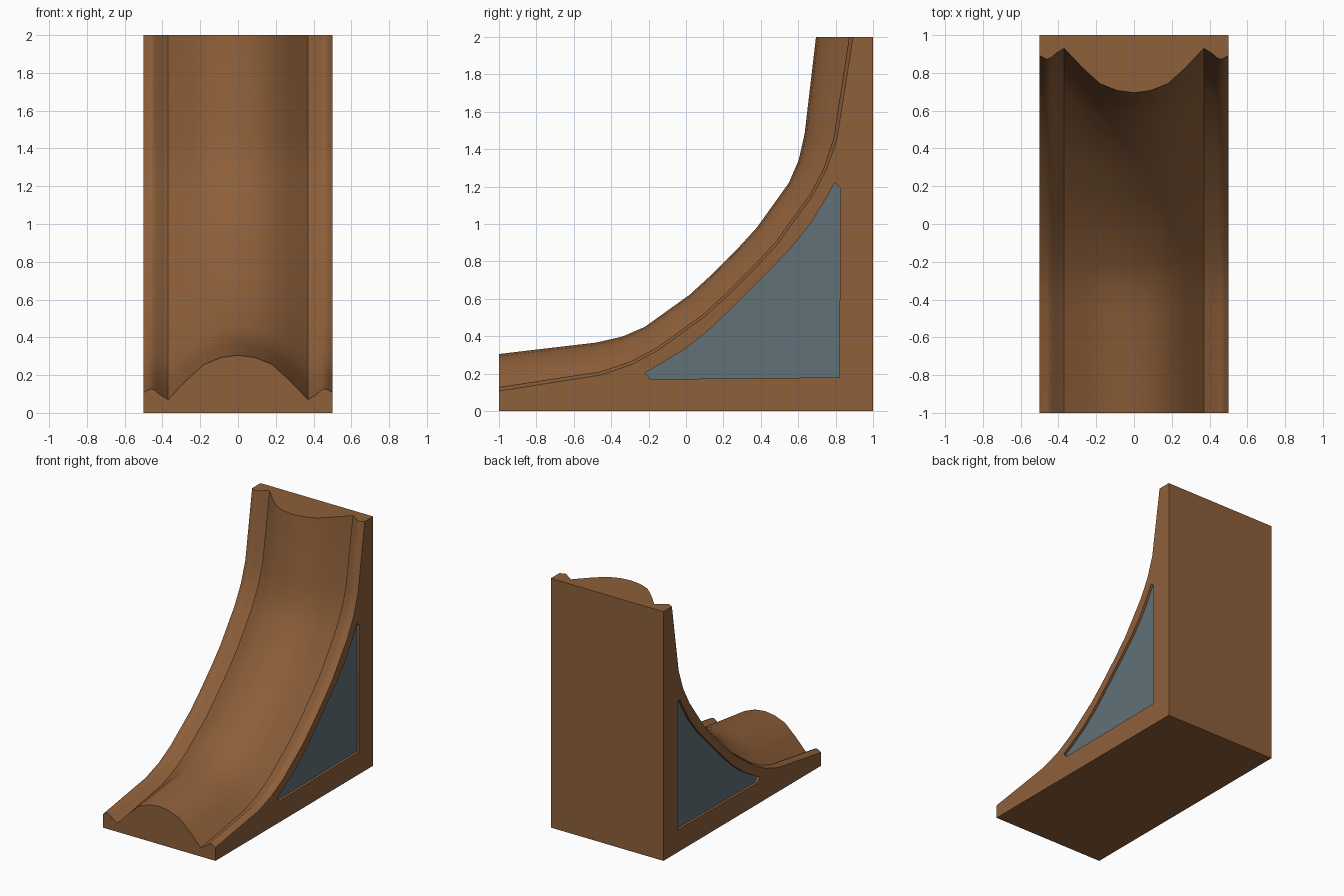
import bpy, bmesh
from mathutils import Vector

if "Cube" in bpy.data.objects:
    bpy.data.objects.remove(bpy.data.objects["Cube"])

def material(name, rgb):
    m = bpy.data.materials.new(name)
    m.diffuse_color = (*rgb, 1)
    m.use_nodes = True
    m.node_tree.nodes["Principled BSDF"].inputs["Base Color"].default_value = m.diffuse_color
    return m

wood = material("brown_wood", (0.27, 0.115, 0.042))
slate = material("slate_panel", (0.12, 0.165, 0.19))

def mirror_diag(pts):
    """Mirror (y, z) points across the line y + z = 1, reversed."""
    return [(1 - z, 1 - y) for y, z in reversed(pts)]

def add_object(name, bm, mat):
    me = bpy.data.meshes.new(name)
    bm.to_mesh(me)
    bm.free()
    ob = bpy.data.objects.new(name, me)
    bpy.context.collection.objects.link(ob)
    me.materials.append(mat)
    return ob

# Centre line of the chute (y, z), symmetric about the diagonal
half = [(-1, .305), (-.48, .366), (-.34, .398), (-.22, .45), (.02, .622), (.125, .718)]
path = half + [(.204, .796)] + mirror_diag(half)

# Cross-section: (x, height above the base) - central hump, groove, rounded rim
sec = [(0, .305), (.09, .293), (.18, .257), (.27, .175), (.37, .07),
       (.415, .098), (.44, .12), (.46, .128), (.48, .12), (.5, .107)]
sec = [(-x, h) for x, h in reversed(sec[1:])] + sec

# Recessed side panel outline (y, z)
arc = [(-.22, .205), (-.14, .25), (0, .335), (.13, .44), (.25, .555)]
panel = arc + mirror_diag(arc) + [(.825, 1.195), (.82, .18), (-.19, .17)]
DEPTH = 0.02

# Curved chute surface
bm = bmesh.new()
rows = []
last = len(path) - 1
for i, (y, z) in enumerate(path):
    if i == 0:
        d = Vector((0, -1))
    elif i == last:
        d = Vector((1, 0))
    else:
        t = Vector(path[i + 1]) - Vector(path[i - 1])
        d = Vector((t.y, -t.x)) / (abs(t.x) + abs(t.y))
    rows.append([bm.verts.new((x, y + d.x * (.305 - h), z + d.y * (.305 - h))) for x, h in sec])
for a, b in zip(rows, rows[1:]):
    for j in range(len(sec) - 1):
        bm.faces.new((a[j], a[j + 1], b[j + 1], b[j]))

# Flat front, top, back and underside
corners = [[bm.verts.new((x, y, z)) for x in (-.5, .5)] for y, z in ((-1, 0), (1, 0), (1, 2))]
(fl, fr), (bl, br), (tl, tr) = corners
bm.faces.new(rows[0][::-1] + [fl, fr])
bm.faces.new(rows[-1] + [tr, tl])
bm.faces.new((bl, br, tr, tl))
bm.faces.new((fl, fr, br, bl))

# Side walls with a recess opening
def loop_edges(vs):
    out = []
    for a, b in zip(vs, vs[1:] + vs[:1]):
        out.append(bm.edges.get((a, b)) or bm.edges.new((a, b)))
    return out

for s, col in ((-1, 0), (1, -1)):
    outer = [r[col] for r in rows] + [c[col] for c in reversed(corners)]
    rim = [bm.verts.new((s * .5, y, z)) for y, z in panel]
    inner = [bm.verts.new((s * (.5 - DEPTH), y, z)) for y, z in panel]
    bmesh.ops.triangle_fill(bm, use_beauty=True, use_dissolve=False,
                            edges=loop_edges(outer) + loop_edges(rim))
    n = len(panel)
    for i in range(n):
        k = (i + 1) % n
        bm.faces.new((rim[i], rim[k], inner[k], inner[i]))
bmesh.ops.recalc_face_normals(bm, faces=bm.faces[:])
body = add_object("chute_body", bm, wood)

# Smooth shading with sharp grooves and edges
bpy.context.view_layer.objects.active = body
body.select_set(True)
bpy.ops.object.shade_smooth_by_angle(angle=0.78)

# Side panels at the bottom of each recess
for s, name in ((-1, "left_panel"), (1, "right_panel")):
    bm = bmesh.new()
    f = bm.faces.new([bm.verts.new((s * (.5 - DEPTH), y, z)) for y, z in panel])
    f.normal_update()
    if f.normal.x * s < 0:
        f.normal_flip()
    add_object(name, bm, slate)
